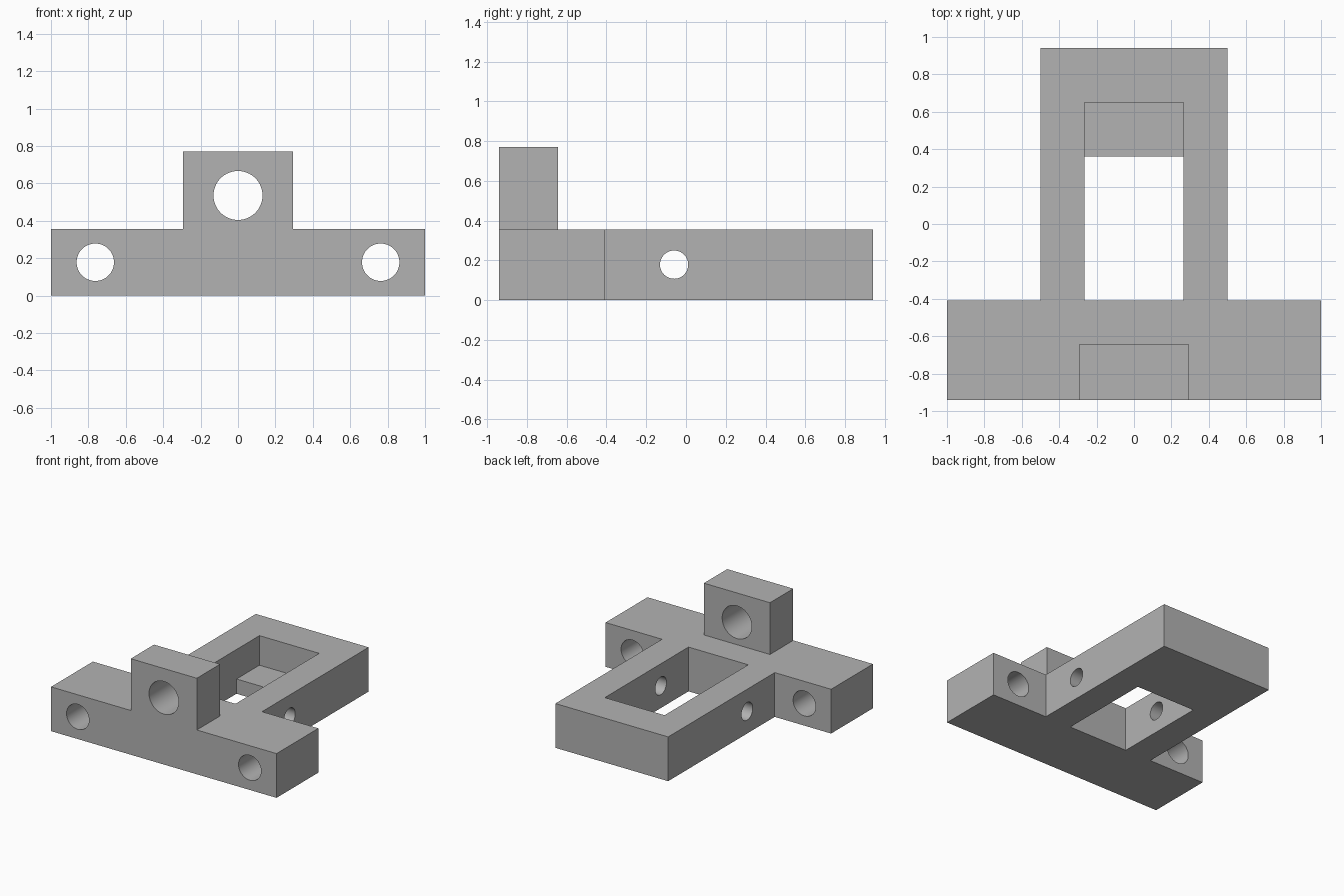
import bpy, bmesh, math
from mathutils import Matrix, Vector

cube = bpy.data.objects.get("Cube")
if cube:
    bpy.data.objects.remove(cube, do_unlink=True)

# One plain grey for the whole bracket
grey = bpy.data.materials.new("grey metal")
grey.use_nodes = True
colour = (0.45, 0.45, 0.45, 1)
grey.diffuse_color = colour
grey.node_tree.nodes["Principled BSDF"].inputs["Base Color"].default_value = colour


def finish(name, bm):
    bmesh.ops.recalc_face_normals(bm, faces=bm.faces[:])
    mesh = bpy.data.meshes.new(name)
    bm.to_mesh(mesh)
    bm.free()
    mesh.materials.append(grey)
    obj = bpy.data.objects.new(name, mesh)
    bpy.context.collection.objects.link(obj)
    return obj


def prism(name, points, offset):
    """Extrude a closed outline of 3D points along an offset."""
    bm = bmesh.new()
    face = bm.faces.new([bm.verts.new(p) for p in points])
    new = bmesh.ops.extrude_face_region(bm, geom=[face])["geom"]
    verts = [v for v in new if isinstance(v, bmesh.types.BMVert)]
    bmesh.ops.translate(bm, verts=verts, vec=Vector(offset))
    return finish(name, bm)


def drill(name, centre, radius, length, axis):
    """Round cutter along the x or y axis."""
    bm = bmesh.new()
    turn = Matrix.Rotation(math.pi / 2, 4, "Y" if axis == "X" else "X")
    bmesh.ops.create_cone(bm, cap_ends=True, segments=64, radius1=radius,
                          radius2=radius, depth=length,
                          matrix=Matrix.Translation(centre) @ turn)
    return finish(name, bm)


def combine(target, tool, operation):
    """Apply a boolean and discard the tool."""
    tool.hide_render = True
    mod = target.modifiers.new(tool.name, "BOOLEAN")
    mod.operation = operation
    mod.solver = "EXACT"
    mod.object = tool
    bpy.context.view_layer.objects.active = target
    bpy.ops.object.modifier_apply(modifier=mod.name)
    bpy.data.objects.remove(tool, do_unlink=True)


FRONT, WING_BACK, BACK = -0.94, -0.41, 0.94
BODY, THICK = 0.5, 0.355
LUG, LUG_BACK, LUG_TOP = 0.293, -0.645, 0.77

# T-shaped base plate
half = [(1, FRONT), (1, WING_BACK), (BODY, WING_BACK), (BODY, BACK)]
outline = half + [(-x, y) for x, y in reversed(half)]
bracket = prism("bracket", [(x, y, 0) for x, y in outline], (0, 0, THICK))

# Upright lug at the front
lug = prism("lug", [(-LUG, FRONT, 0.2), (LUG, FRONT, 0.2),
                    (LUG, LUG_BACK, 0.2), (-LUG, LUG_BACK, 0.2)],
            (0, 0, LUG_TOP - 0.2))
combine(bracket, lug, "UNION")

# Window through the plate, leaving a low ledge at its back
steps = [(WING_BACK, -0.1), (0.36, -0.1), (0.36, 0.118),
         (0.65, 0.118), (0.65, 0.5), (WING_BACK, 0.5)]
window = prism("window_cutter", [(-0.265, y, z) for y, z in steps], (0.53, 0, 0))
combine(bracket, window, "DIFFERENCE")

# Bolt holes in the wings, bore in the lug, cross hole through both rails
for side in (-1, 1):
    combine(bracket, drill("wing_hole", (side * 0.763, -0.675, 0.178), 0.1, 0.8, "Y"),
            "DIFFERENCE")
combine(bracket, drill("lug_bore", (0, -0.79, 0.535), 0.131, 0.6, "Y"), "DIFFERENCE")
combine(bracket, drill("cross_hole", (0, -0.06, 0.178), 0.071, 1.4, "X"), "DIFFERENCE")

# Smooth hole walls, crisp edges
bpy.ops.object.select_all(action="DESELECT")
bracket.select_set(True)
bpy.context.view_layer.objects.active = bracket
bpy.ops.object.shade_smooth_by_angle(angle=math.radians(30))
